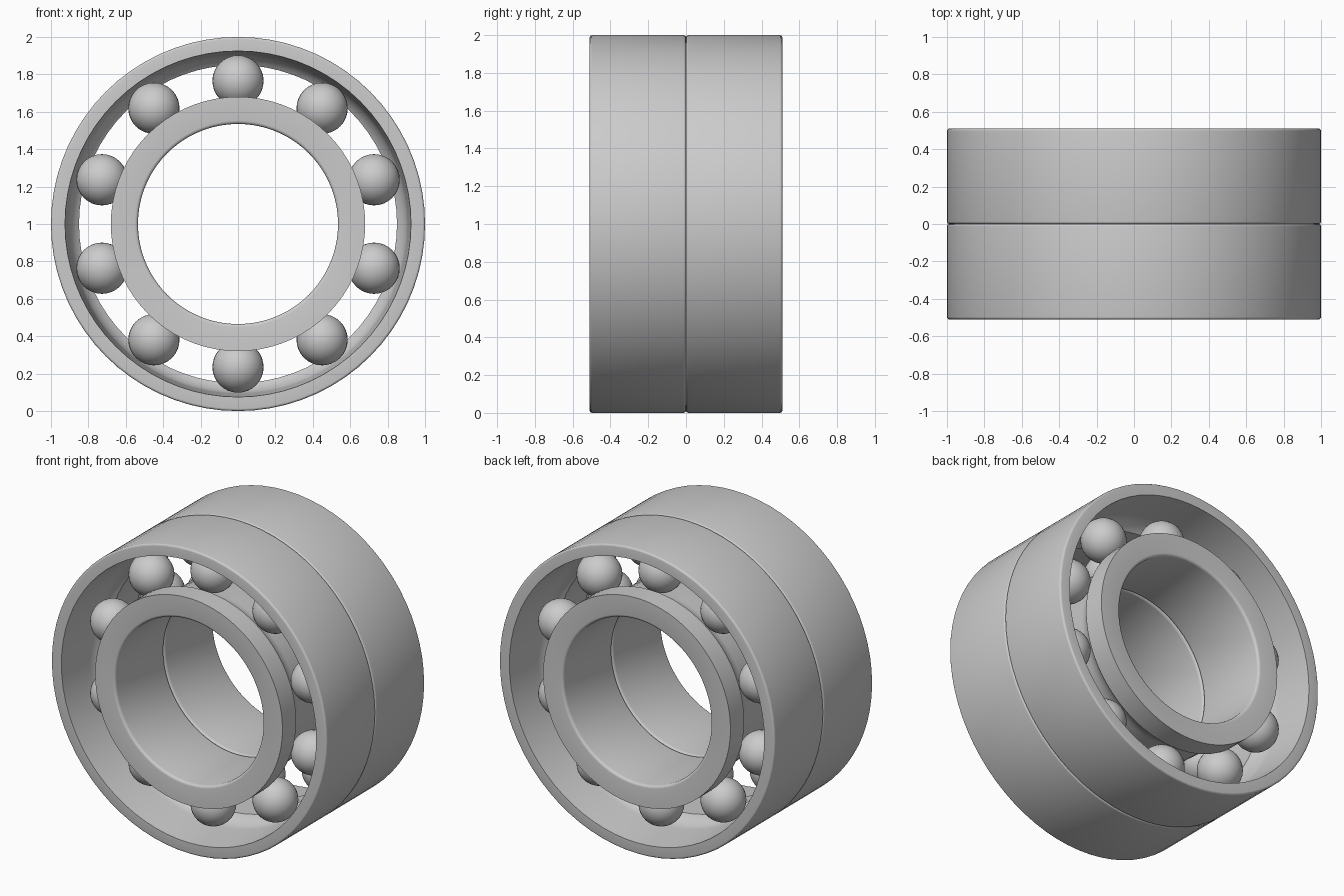
import bpy, bmesh
from math import sin, cos, pi, acos, tau
from mathutils import Vector, Matrix

if "Cube" in bpy.data.objects:
    bpy.data.objects.remove(bpy.data.objects["Cube"], do_unlink=True)

steel = bpy.data.materials.new("steel_grey")
steel.use_nodes = True
colour = (0.6, 0.6, 0.6, 1)
steel.diffuse_color = colour
steel.node_tree.nodes["Principled BSDF"].inputs["Base Color"].default_value = colour

WIDTH = 0.51        # width of one bearing
MID = -WIDTH / 2    # ball row position along the axis
PITCH = 0.765       # radius of the ball circle
BALL = 0.137
GROOVE = 0.142
BALLS = 10
SEGMENTS = 72
CENTRE = Vector((0, 0, 1))


def link(name, mesh):
    obj = bpy.data.objects.new(name, mesh)
    obj.location = CENTRE
    bpy.context.collection.objects.link(obj)
    return obj


def rounded(y, r, dy, dr, size, steps=4):
    """Quarter-round corner at (y, r); dy and dr point into the ring."""
    points = []
    for i in range(steps + 1):
        a = pi / 2 * i / steps
        points.append((y + dy * size * (1 - cos(a)), r + dr * size * (1 - sin(a))))
    return points


def raceway(side):
    """Open relief, ball groove and high shoulder; side is 1 for the outer ring."""
    end = acos((PITCH - 0.68) / GROOVE)
    points = [(-WIDTH, PITCH + side * 0.16)]
    for i in range(9):
        a = end * i / 8
        points.append((MID + GROOVE * sin(a), PITCH + side * GROOVE * cos(a)))
    points.append((0, PITCH + side * 0.085))
    if side < 0:    # the inner ring has its high shoulder at the open face
        points = [(-WIDTH - y, r) for y, r in reversed(points)]
    return points


def ring(name, side, radius, size):
    """Revolve a ring section and mirror it into the second bearing."""
    front = rounded(-WIDTH, radius, 1, -side, size)
    back = rounded(0, radius, -1, -side, size)
    profile = raceway(side) + back + front[::-1]
    bm = bmesh.new()
    rows = []
    for s in range(SEGMENTS):
        a = tau * s / SEGMENTS
        rows.append([bm.verts.new((r * sin(a), y, r * cos(a))) for y, r in profile])
    n = len(profile)
    for s in range(SEGMENTS):
        here, there = rows[s], rows[(s + 1) % SEGMENTS]
        for i in range(n):
            j = (i + 1) % n
            bm.faces.new((here[i], here[j], there[j], there[i]))
    bmesh.ops.recalc_face_normals(bm, faces=bm.faces)
    mesh = bpy.data.meshes.new(name)
    bm.to_mesh(mesh)
    bm.free()
    mesh.materials.append(steel)
    obj = link(name, mesh)
    mirror = obj.modifiers.new("second_bearing", 'MIRROR')
    mirror.use_axis = (False, True, False)
    mirror.use_mirror_merge = False
    return obj


rings = [ring("outer_rings", 1, 1.0, 0.013),
         ring("inner_rings", -1, 0.535, 0.018)]

# Smooth shading with sharp rims
bpy.ops.object.select_all(action='DESELECT')
for obj in rings:
    obj.select_set(True)
bpy.context.view_layer.objects.active = rings[0]
bpy.ops.object.shade_smooth_by_angle(angle=pi / 6)

# Two aligned rows of balls
bm = bmesh.new()
bmesh.ops.create_uvsphere(bm, u_segments=32, v_segments=16, radius=BALL)
for face in bm.faces:
    face.smooth = True
ball_mesh = bpy.data.meshes.new("ball")
bm.to_mesh(ball_mesh)
bm.free()
ball_mesh.materials.append(steel)
for row, y in (("front", MID), ("back", -MID)):
    for i in range(BALLS):
        a = tau * i / BALLS
        ball = link(f"{row}_ball_{i + 1}", ball_mesh)
        ball.location = CENTRE + Vector((PITCH * sin(a), y, PITCH * cos(a)))
